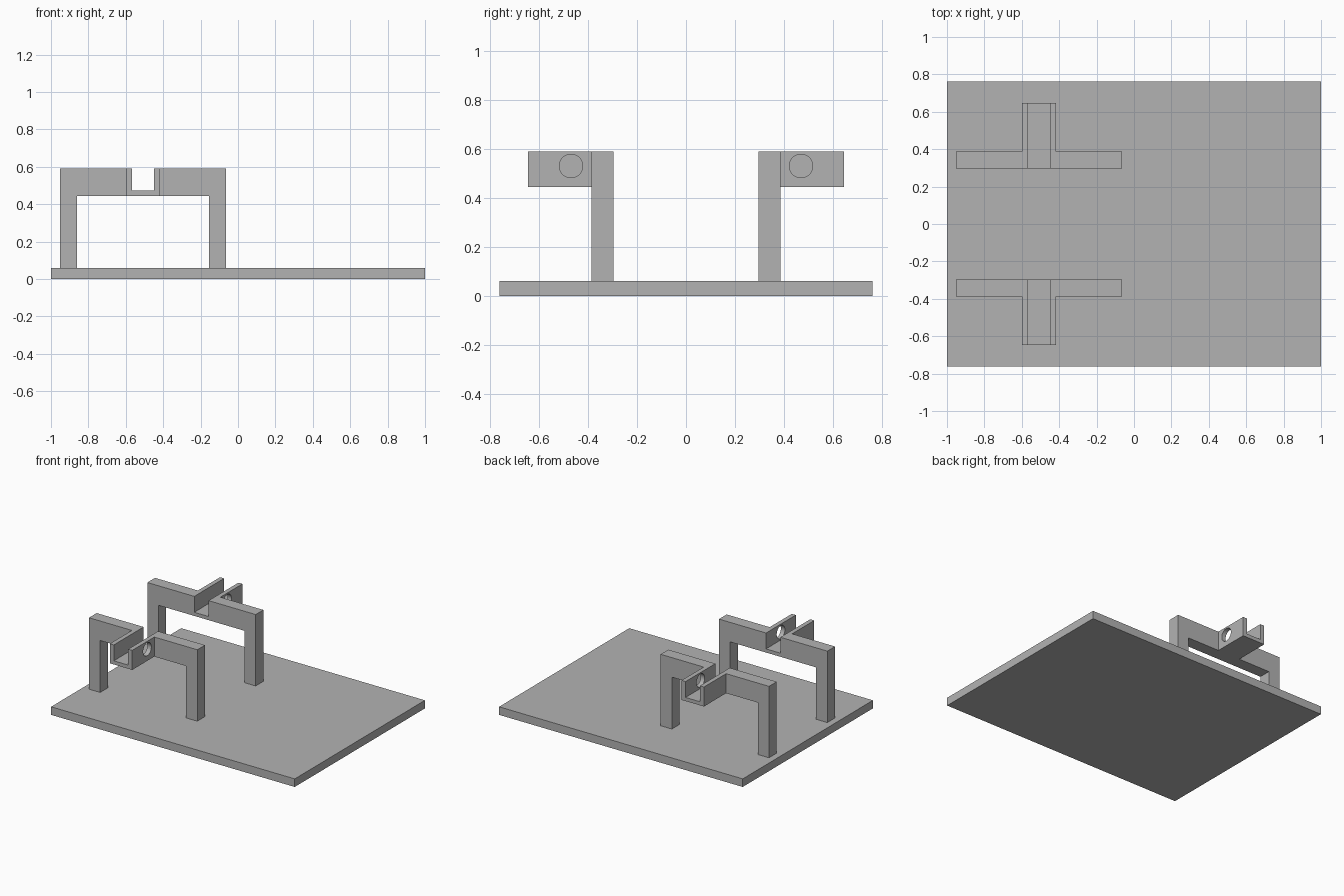
import bpy, bmesh, math

cube = bpy.data.objects.get("Cube")
if cube:
    bpy.data.objects.remove(cube, do_unlink=True)

grey = bpy.data.materials.new("plain grey")
grey.use_nodes = True
colour = (0.45, 0.45, 0.45, 1)
grey.diffuse_color = colour
for node in grey.node_tree.nodes:
    if node.type == 'BSDF_PRINCIPLED':
        node.inputs["Base Color"].default_value = colour


def extrude_profile(name, profile, y0, y1):
    """Extrude an (x, z) outline along y."""
    bm = bmesh.new()
    face = bm.faces.new([bm.verts.new((x, y0, z)) for x, z in profile])
    new = bmesh.ops.extrude_face_region(bm, geom=[face])["geom"]
    verts = [v for v in new if isinstance(v, bmesh.types.BMVert)]
    bmesh.ops.translate(bm, verts=verts, vec=(0, y1 - y0, 0))
    bmesh.ops.recalc_face_normals(bm, faces=bm.faces)
    mesh = bpy.data.meshes.new(name)
    bm.to_mesh(mesh)
    bm.free()
    mesh.materials.append(grey)
    obj = bpy.data.objects.new(name, mesh)
    bpy.context.collection.objects.link(obj)
    return obj


def drill(obj, y, z, x, radius, depth):
    """Cut a round hole along x."""
    bpy.ops.mesh.primitive_cylinder_add(
        vertices=48, radius=radius, depth=depth,
        location=(x, y, z), rotation=(0, math.pi / 2, 0))
    cutter = bpy.context.object
    cutter.hide_render = True
    cutter.data.materials.append(grey)
    mod = obj.modifiers.new("hole", 'BOOLEAN')
    mod.operation = 'DIFFERENCE'
    mod.solver = 'EXACT'
    mod.object = cutter
    bpy.ops.object.select_all(action='DESELECT')
    obj.select_set(True)
    bpy.context.view_layer.objects.active = obj
    bpy.ops.object.modifier_apply(modifier=mod.name)
    bpy.data.objects.remove(cutter, do_unlink=True)
    bpy.ops.object.shade_smooth_by_angle(angle=math.radians(30))


# Heights and widths shared by the parts
base_top, beam_low, floor, top = 0.06, 0.445, 0.472, 0.59
left, right, leg = -0.952, -0.063, 0.092
slot_l, slot_r = -0.567, -0.449
wall_l, wall_r = -0.6, -0.416

# Base plate
extrude_profile("base_plate", [(-1, 0), (1, 0), (1, base_top), (-1, base_top)],
                -0.763, 0.763)

# Slot outline, cut into both the arch and the cradle
slot = [(slot_r, top), (slot_r, floor), (slot_l, floor), (slot_l, top)]
arch = [(left, base_top), (left + leg, base_top), (left + leg, beam_low),
        (right - leg, beam_low), (right - leg, base_top), (right, base_top),
        (right, top), *slot, (left, top)]
cradle = [(wall_l, beam_low), (wall_r, beam_low), (wall_r, top),
          *slot, (wall_l, top)]

# Front and back arches, each with an outward slotted cradle
for side, sign in (("front", -1), ("back", 1)):
    extrude_profile(side + "_arch", arch, sign * 0.297, sign * 0.387)
    holder = extrude_profile(side + "_cradle", cradle, sign * 0.387, sign * 0.646)
    # Round hole through one cradle wall only
    drill(holder, sign * 0.47, 0.531, (slot_r + wall_r) / 2, 0.048, 0.08)
